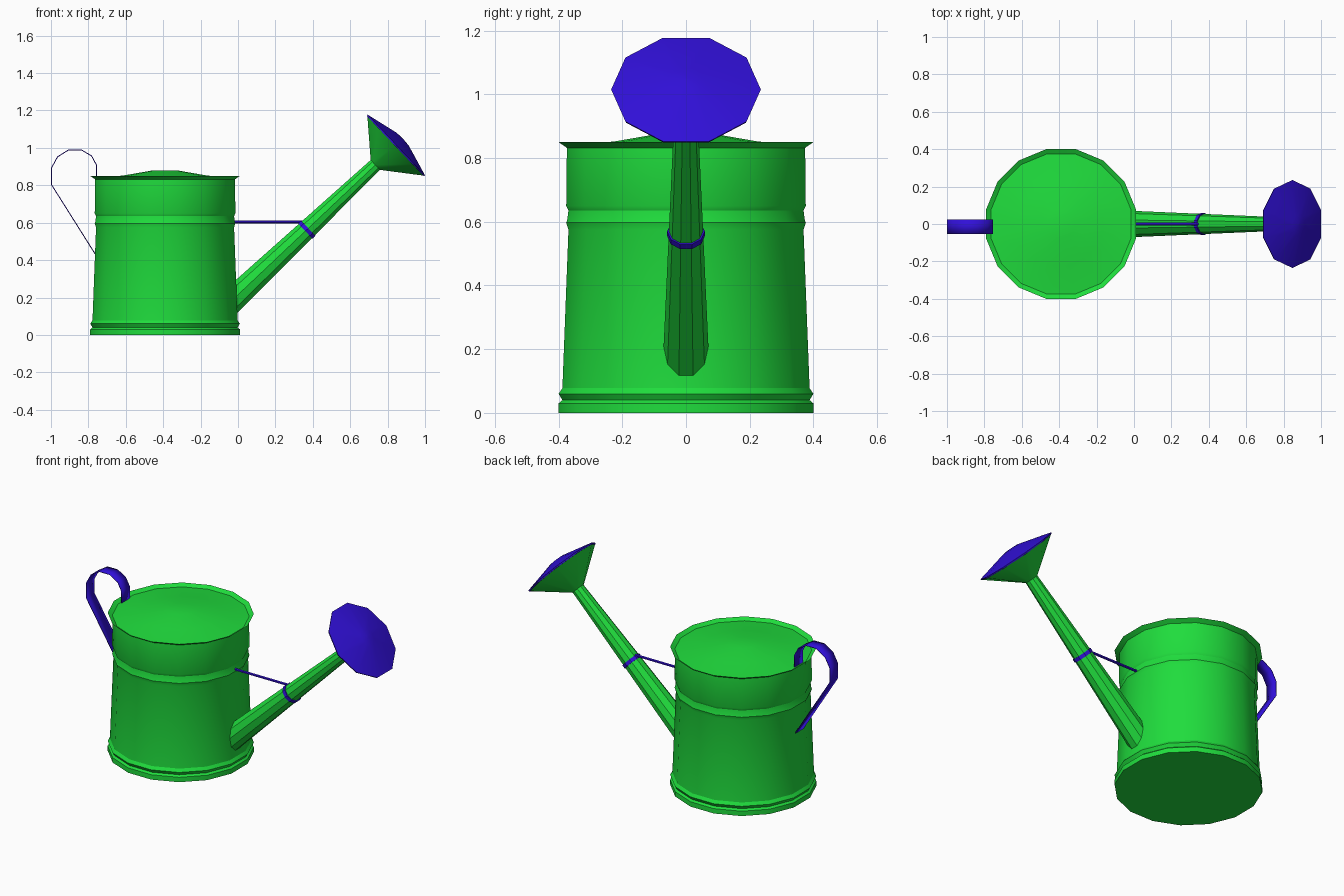
import bpy, math
from mathutils import Matrix, Vector

if "Cube" in bpy.data.objects:
    bpy.data.objects.remove(bpy.data.objects["Cube"])


def material(name, rgb):
    m = bpy.data.materials.new(name)
    m.diffuse_color = (*rgb, 1)
    m.use_nodes = True
    m.node_tree.nodes["Principled BSDF"].inputs["Base Color"].default_value = m.diffuse_color
    return m


GREEN = material("green_paint", (0.014, 0.72, 0.046))
BLUE = material("blue_paint", (0.03, 0.005, 0.68))


def make(name, verts, faces, mat):
    me = bpy.data.meshes.new(name)
    me.from_pydata(verts, [], faces)
    me.materials.append(mat)
    ob = bpy.data.objects.new(name, me)
    bpy.context.collection.objects.link(ob)
    bpy.ops.object.select_all(action='DESELECT')
    ob.select_set(True)
    bpy.context.view_layer.objects.active = ob
    bpy.ops.object.shade_smooth_by_angle(angle=math.radians(30))
    return ob


def lathe(name, profile, n, mat, frame, turn=0.0, caps=True, loop=False):
    """Revolve (radius, height) points about the frame's z axis."""
    verts = [frame @ Vector((r * math.cos(turn + math.tau * i / n),
                             r * math.sin(turn + math.tau * i / n), h))
             for r, h in profile for i in range(n)]
    k = len(profile)
    faces = [(j * n + i, j * n + (i + 1) % n,
              (j + 1) % k * n + (i + 1) % n, (j + 1) % k * n + i)
             for j in range(k if loop else k - 1) for i in range(n)]
    if caps:
        faces.append(tuple(reversed(range(n))))
        faces.append(tuple(range((k - 1) * n, k * n)))
    return make(name, verts, faces, mat)


# Can body with base bands, middle bands, flared rim and shallow domed lid
body = [(.40, 0), (.40, .03), (.388, .04), (.40, .06), (.388, .078),
        (.369, .575), (.376, .597), (.373, .605), (.369, .635), (.376, .65),
        (.374, .832), (.40, .85), (.375, .835), (.22, .853), (.075, .878)]
half = math.pi / 16
lathe("can_body", [(r / math.cos(half), z) for r, z in body], 16, GREEN,
      Matrix.Translation((-.39, 0, 0)), half)

# Frame along the spout, starting at the body wall
d = Vector((.727, 0, .687)).normalized()
u = Vector((0, 1, 0))
v = d.cross(u)
spout = Matrix.Translation((0, 0, .215)) @ Matrix((u, v, d)).transposed().to_4x4()

# Spout and flared rose
lathe("spout", [(.073, -.09), (.07, 0), (.038, 1.015)], 10, GREEN, spout)
lathe("rose_cone", [(.038, 1.01), (.232, 1.16)], 10, GREEN, spout, caps=False)
lathe("rose_face", [(.232, 1.157), (.235, 1.165), (.05, 1.211), (.001, 1.214)],
      10, BLUE, spout)

# Collar around the spout and its brace to the body
lathe("spout_collar", [(.05, .495), (.059, .495), (.059, .517), (.05, .517)],
      10, BLUE, spout, caps=False, loop=True)
brace = Matrix.Translation((-.03, 0, .605)) @ Matrix.Rotation(math.pi / 2, 4, 'Y')
lathe("spout_brace", [(.008, 0), (.008, .375)], 6, BLUE, brace)

# Thin strap handle
path = [(-.757, .422), (-.997, .803), (-.997, .893), (-.965, .952), (-.906, .989),
        (-.837, .989), (-.783, .957), (-.757, .909), (-.757, .835)]
verts = [(x, y, z) for x, z in path for y in (-.053, .025)]
faces = [(2 * i, 2 * i + 1, 2 * i + 3, 2 * i + 2) for i in range(len(path) - 1)]
handle = make("handle", verts, faces, BLUE)
mod = handle.modifiers.new("thickness", 'SOLIDIFY')
mod.thickness = .005
mod.offset = 0
